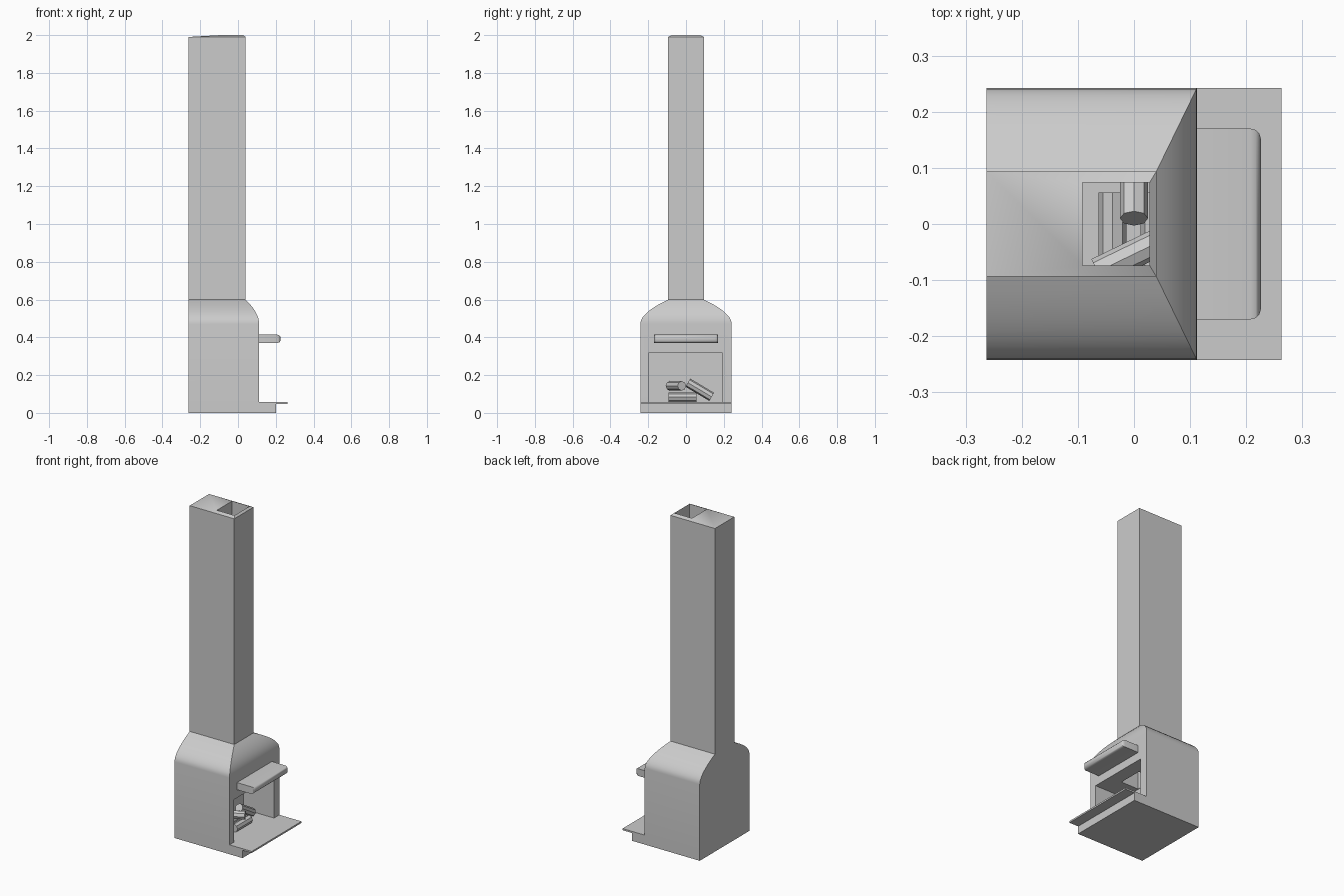
import bpy, bmesh
from mathutils import Vector

if "Cube" in bpy.data.objects:
    bpy.data.objects.remove(bpy.data.objects["Cube"])

BACK, HALF_W = -0.263, 0.242


def make_object(name, bm):
    bmesh.ops.recalc_face_normals(bm, faces=bm.faces[:])
    mesh = bpy.data.meshes.new(name)
    bm.to_mesh(mesh)
    bm.free()
    ob = bpy.data.objects.new(name, mesh)
    bpy.context.collection.objects.link(ob)
    return ob


def box_bm(x0, x1, y0, y1, z0, z1):
    bm = bmesh.new()
    bmesh.ops.create_cube(bm, size=1)
    for v in bm.verts:
        v.co = ((x0 + x1) / 2 + v.co.x * (x1 - x0),
                (y0 + y1) / 2 + v.co.y * (y1 - y0),
                (z0 + z1) / 2 + v.co.z * (z1 - z0))
    return bm


def loft(name, rings):
    """Skin rectangular rings (x0, x1, half width, z) and cap both ends."""
    bm = bmesh.new()
    loops = [[bm.verts.new(p) for p in ((x0, -w, z), (x1, -w, z), (x1, w, z), (x0, w, z))]
             for x0, x1, w, z in rings]
    for a, b in zip(loops, loops[1:]):
        for i in range(4):
            j = (i + 1) % 4
            bm.faces.new((a[i], a[j], b[j], b[i]))
    bm.faces.new(loops[0])
    bm.faces.new(loops[-1])
    return make_object(name, bm)


def smooth(ob):
    bpy.ops.object.select_all(action='DESELECT')
    ob.select_set(True)
    bpy.context.view_layer.objects.active = ob
    bpy.ops.object.shade_smooth_by_angle(angle=0.6)


def log(name, start, end, radius=0.025):
    a, b = Vector(start), Vector(end)
    bm = bmesh.new()
    bmesh.ops.create_cone(bm, cap_ends=True, segments=8, radius1=radius,
                          radius2=radius, depth=(b - a).length)
    ob = make_object(name, bm)
    ob.location = (a + b) / 2
    ob.rotation_mode = 'QUATERNION'
    ob.rotation_quaternion = (b - a).to_track_quat('Z', 'Y')
    return ob


# Plinth and hearth slab
make_object("plinth", box_bm(BACK, 0.2, -HALF_W, HALF_W, 0, 0.048))
make_object("hearth_slab", box_bm(0.112, 0.263, -HALF_W, HALF_W, 0.048, 0.058))

# Body with curved shoulders, chimney, sloped cap and flue shaft
rings = [(BACK, 0.112, HALF_W, 0.048)]
STEPS = 10
for i in range(STEPS + 1):
    t = i / STEPS
    z = (1 - t) ** 2 * 0.47 + 2 * t * (1 - t) * 0.53 + t * t * 0.6
    rings.append((BACK, 0.112 - 0.072 * t * t, HALF_W - 0.148 * t * t, z))
rings += [(BACK, 0.04, 0.094, 1.99),
          (-0.092, 0.028, 0.074, 2.0),
          (-0.092, 0.028, 0.074, 0.25)]
body = loft("fireplace_body", rings)

# Firebox opening, which also opens the bottom of the flue
cutter = make_object("firebox_cutter", box_bm(-0.094, 0.2, -0.197, 0.19, 0.058, 0.32))
cutter.hide_render = True
mod = body.modifiers.new("firebox", 'BOOLEAN')
mod.operation = 'DIFFERENCE'
mod.solver = 'EXACT'
mod.object = cutter
bpy.context.view_layer.objects.active = body
bpy.ops.object.modifier_apply(modifier=mod.name)
bpy.data.objects.remove(cutter)
smooth(body)

# Mantel shelf with a rounded front
bm = box_bm(0.112, 0.226, -0.17, 0.17, 0.37, 0.414)
front = [e for e in bm.edges if all(v.co.x > 0.2 for v in e.verts)]
bmesh.ops.bevel(bm, geom=front, offset=0.018, segments=3, profile=0.5, affect='EDGES')
smooth(make_object("mantel_shelf", bm))

# Stacked logs
log("log_bottom_back", (-0.038, -0.092, 0.083), (-0.038, 0.056, 0.083))
log("log_bottom_front", (0.037, -0.092, 0.083), (0.037, 0.056, 0.083))
log("log_top", (-0.065, -0.085, 0.143), (0.065, -0.022, 0.143))
log("log_leaning", (0, 0.010, 0.160), (0, 0.136, 0.085))
